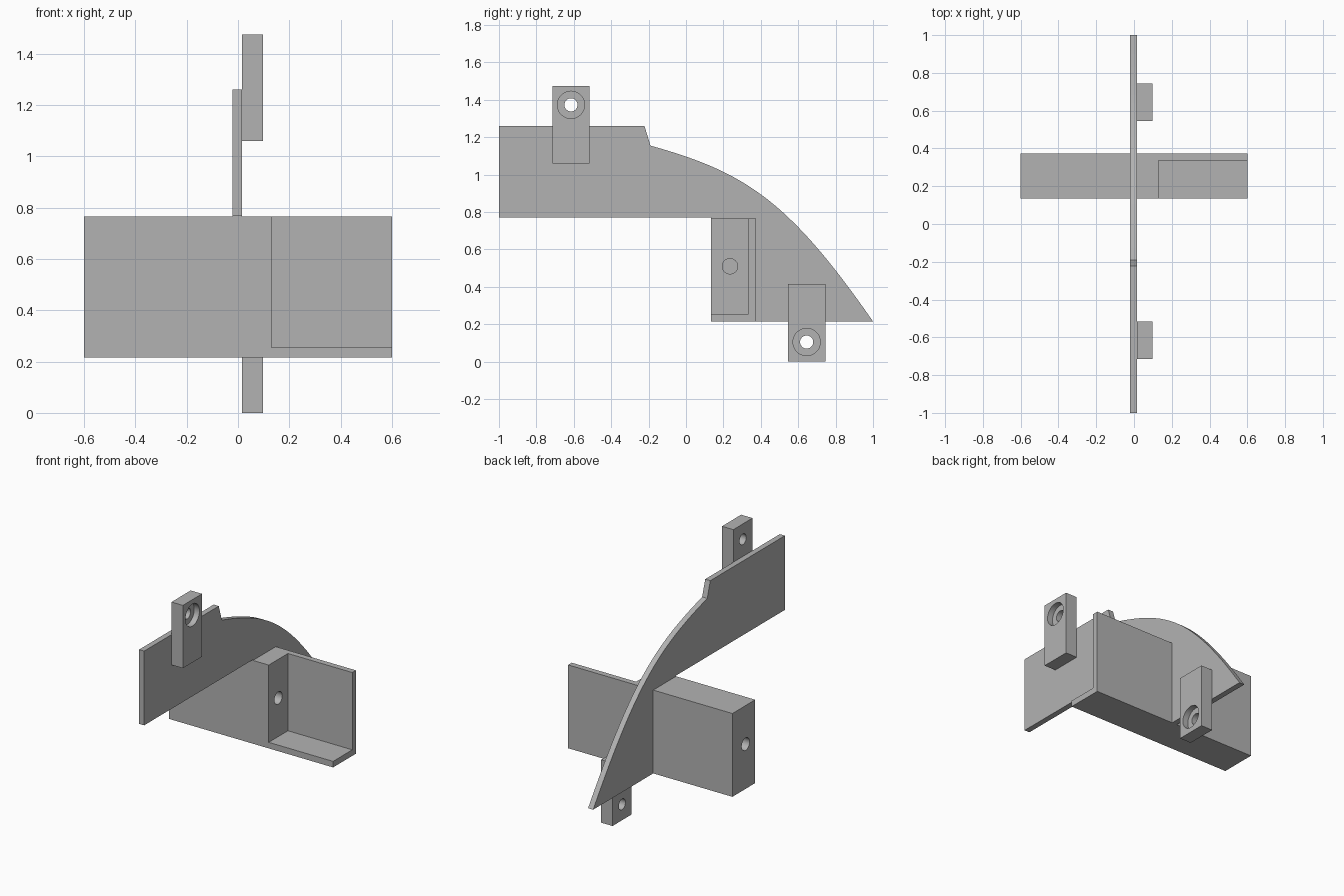
import bpy, bmesh
from math import pi
from mathutils import Vector, Matrix
from mathutils.geometry import interpolate_bezier

cube = bpy.data.objects.get("Cube")
if cube:
    bpy.data.objects.remove(cube, do_unlink=True)

grey = bpy.data.materials.new("plain grey")
grey.use_nodes = True
grey.diffuse_color = (0.45, 0.45, 0.45, 1)
grey.node_tree.nodes["Principled BSDF"].inputs["Base Color"].default_value = grey.diffuse_color


def finish(name, bm):
    bmesh.ops.recalc_face_normals(bm, faces=bm.faces)
    mesh = bpy.data.meshes.new(name)
    bm.to_mesh(mesh)
    bm.free()
    mesh.materials.append(grey)
    obj = bpy.data.objects.new(name, mesh)
    bpy.context.collection.objects.link(obj)
    return obj


def box(name, low, high):
    low, high = Vector(low), Vector(high)
    bm = bmesh.new()
    bmesh.ops.create_cube(bm, size=1, matrix=Matrix.Translation((low + high) / 2)
                          @ Matrix.Diagonal((high - low).to_4d()))
    return finish(name, bm)


def rod(x0, x1, y, z, radius):
    """Cylinder along x, used as a drill."""
    bm = bmesh.new()
    place = Matrix.Translation(((x0 + x1) / 2, y, z)) @ Matrix.Rotation(pi / 2, 4, "Y")
    bmesh.ops.create_cone(bm, cap_ends=True, segments=40, radius1=radius,
                          radius2=radius, depth=x1 - x0, matrix=place)
    return finish("drill", bm)


def cut(obj, cutters):
    bpy.context.view_layer.objects.active = obj
    for cutter in cutters:
        mod = obj.modifiers.new("cut", "BOOLEAN")
        mod.operation, mod.solver, mod.object = "DIFFERENCE", "EXACT", cutter
        bpy.ops.object.modifier_apply(modifier=mod.name)
        bpy.data.objects.remove(cutter, do_unlink=True)


def smooth(obj):
    bpy.ops.object.select_all(action="DESELECT")
    obj.select_set(True)
    bpy.context.view_layer.objects.active = obj
    bpy.ops.object.shade_smooth_by_angle(angle=pi / 6)


PLATE_LEFT, PLATE_RIGHT = -0.022, 0.015

# Thin upright plate with a curved back edge
arc = interpolate_bezier(Vector((-0.19, 1.155)), Vector((0.31, 1.015)),
                         Vector((0.545, 0.87)), Vector((1, 0.215)), 32)
outline = [(0.135, 0.215), (0.135, 0.77), (-1, 0.77), (-1, 1.26), (-0.222, 1.26)]
outline += [tuple(p[:2]) for p in arc]
bm = bmesh.new()
face = bm.faces.new([bm.verts.new((PLATE_LEFT, y, z)) for y, z in outline])
grown = bmesh.ops.extrude_face_region(bm, geom=[face])
bmesh.ops.translate(bm, vec=(PLATE_RIGHT - PLATE_LEFT, 0, 0),
                    verts=[v for v in grown["geom"] if isinstance(v, bmesh.types.BMVert)])
smooth(finish("curved_plate", bm))

# Cross block with an open pocket at one end and a hole along its length
block = box("cross_block", (-0.6, 0.135, 0.215), (0.6, 0.373, 0.765))
cut(block, [box("pocket", (0.13, 0, 0.255), (0.8, 0.335, 0.9)),
            rod(-0.8, 0.3, 0.235, 0.51, 0.041)])
smooth(block)

# Mounting tabs with counterbored holes
for name, y, bottom, top, hole_z in (("upper_tab", -0.615, 1.06, 1.475, 1.373),
                                     ("lower_tab", 0.645, 0, 0.415, 0.105)):
    tab = box(name, (PLATE_RIGHT, y - 0.1, bottom), (0.098, y + 0.1, top))
    cut(tab, [rod(-0.1, 0.2, y, hole_z, 0.035),
              rod(0.06, 0.2, y, hole_z, 0.073)])
    smooth(tab)
